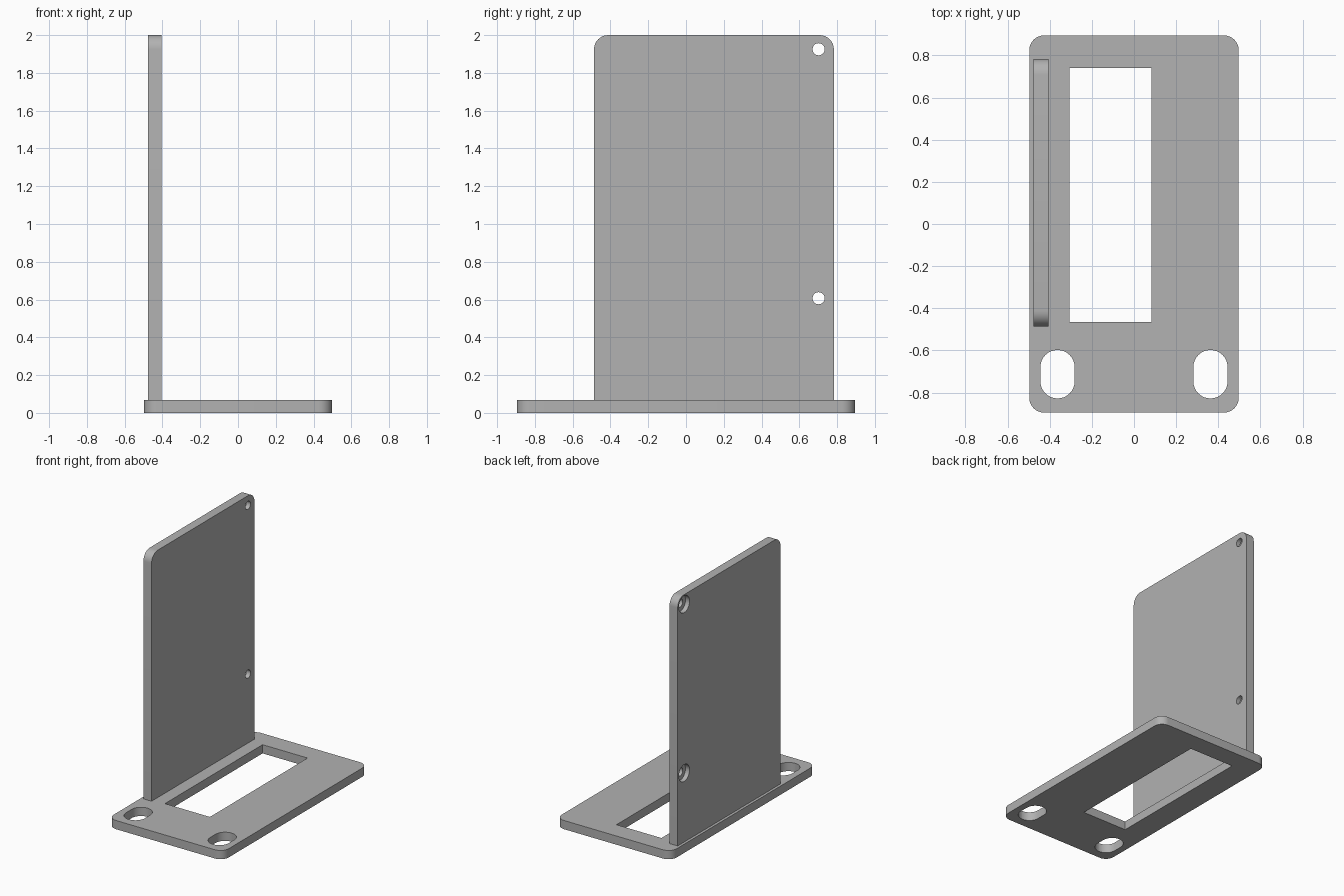
import bpy, bmesh
from math import sin, cos, pi, radians
from mathutils import Matrix

cube = bpy.data.objects.get("Cube")
if cube:
    bpy.data.objects.remove(cube, do_unlink=True)

grey = bpy.data.materials.new("plain grey")
grey.use_nodes = True
colour = (0.445, 0.445, 0.445, 1)
grey.diffuse_color = colour
grey.node_tree.nodes["Principled BSDF"].inputs["Base Color"].default_value = colour


def rounded_rect(u0, u1, v0, v1, low=0, high=0, steps=8):
    """Outline with separate radii for the low-v and high-v corners."""
    points = []
    for u, v, su, sv, r, start in ((u1, v1, -1, -1, high, 0), (u0, v1, 1, -1, high, 1),
                                   (u0, v0, 1, 1, low, 2), (u1, v0, -1, 1, low, 3)):
        for i in range(steps + 1 if r else 1):
            a = (start + i / steps) * pi / 2
            points.append((u + r * su + r * cos(a) if r else u,
                           v + r * sv + r * sin(a) if r else v))
    return points


def circle(u, v, r, sides=32):
    return [(u + r * cos(2 * pi * i / sides), v + r * sin(2 * pi * i / sides))
            for i in range(sides)]


# Maps a flat outline (y, z) with its thickness along x
UPRIGHT = Matrix(((0, 0, 1, 0), (1, 0, 0, 0), (0, 1, 0, 0), (0, 0, 0, 1)))


def prism(name, outline, start, end, frame=Matrix()):
    bm = bmesh.new()
    face = bm.faces.new([bm.verts.new((u, v, start)) for u, v in outline])
    grown = bmesh.ops.extrude_face_region(bm, geom=[face])["geom"]
    bmesh.ops.translate(bm, vec=(0, 0, end - start),
                        verts=[g for g in grown if isinstance(g, bmesh.types.BMVert)])
    bm.transform(frame)
    bmesh.ops.recalc_face_normals(bm, faces=bm.faces)
    mesh = bpy.data.meshes.new(name)
    bm.to_mesh(mesh)
    bm.free()
    mesh.materials.append(grey)
    obj = bpy.data.objects.new(name, mesh)
    bpy.context.collection.objects.link(obj)
    return obj


def cut(target, cutters):
    bpy.context.view_layer.objects.active = target
    for cutter in cutters:
        mod = target.modifiers.new("cut", "BOOLEAN")
        mod.operation, mod.solver, mod.object = "DIFFERENCE", "EXACT", cutter
        bpy.ops.object.modifier_apply(modifier=mod.name)
        bpy.data.objects.remove(cutter, do_unlink=True)


def smooth(obj):
    bpy.ops.object.select_all(action="DESELECT")
    obj.select_set(True)
    bpy.context.view_layer.objects.active = obj
    bpy.ops.object.shade_smooth_by_angle(angle=radians(30))


# Base plate with a window and two slots
BASE_TOP = 0.068
base = prism("base_plate", rounded_rect(-0.497, 0.497, -0.895, 0.895, 0.07, 0.07), 0, BASE_TOP)
openings = [rounded_rect(-0.306, 0.083, -0.465, 0.74)]
for x in (-0.363, 0.363):
    openings.append(rounded_rect(x - 0.081, x + 0.081, -0.828, -0.598, 0.0809, 0.0809))
cut(base, [prism("opening_cutter", o, -0.1, 0.2) for o in openings])
smooth(base)

# Upright plate with four screw holes, counterbored on the outer side
OUTER, INNER = -0.476, -0.406
upright = prism("upright_plate", rounded_rect(-0.487, 0.783, BASE_TOP, 2, 0, 0.075),
                OUTER, INNER, UPRIGHT)
cutters = []
for y in (-0.41, 0.702):
    for z in (0.607, 1.925):
        cutters.append(prism("hole_cutter", circle(y, z, 0.032), -0.6, -0.3, UPRIGHT))
        cutters.append(prism("counterbore_cutter", circle(y, z, 0.066), -0.6,
                             OUTER + 0.035, UPRIGHT))
cut(upright, cutters)
smooth(upright)
